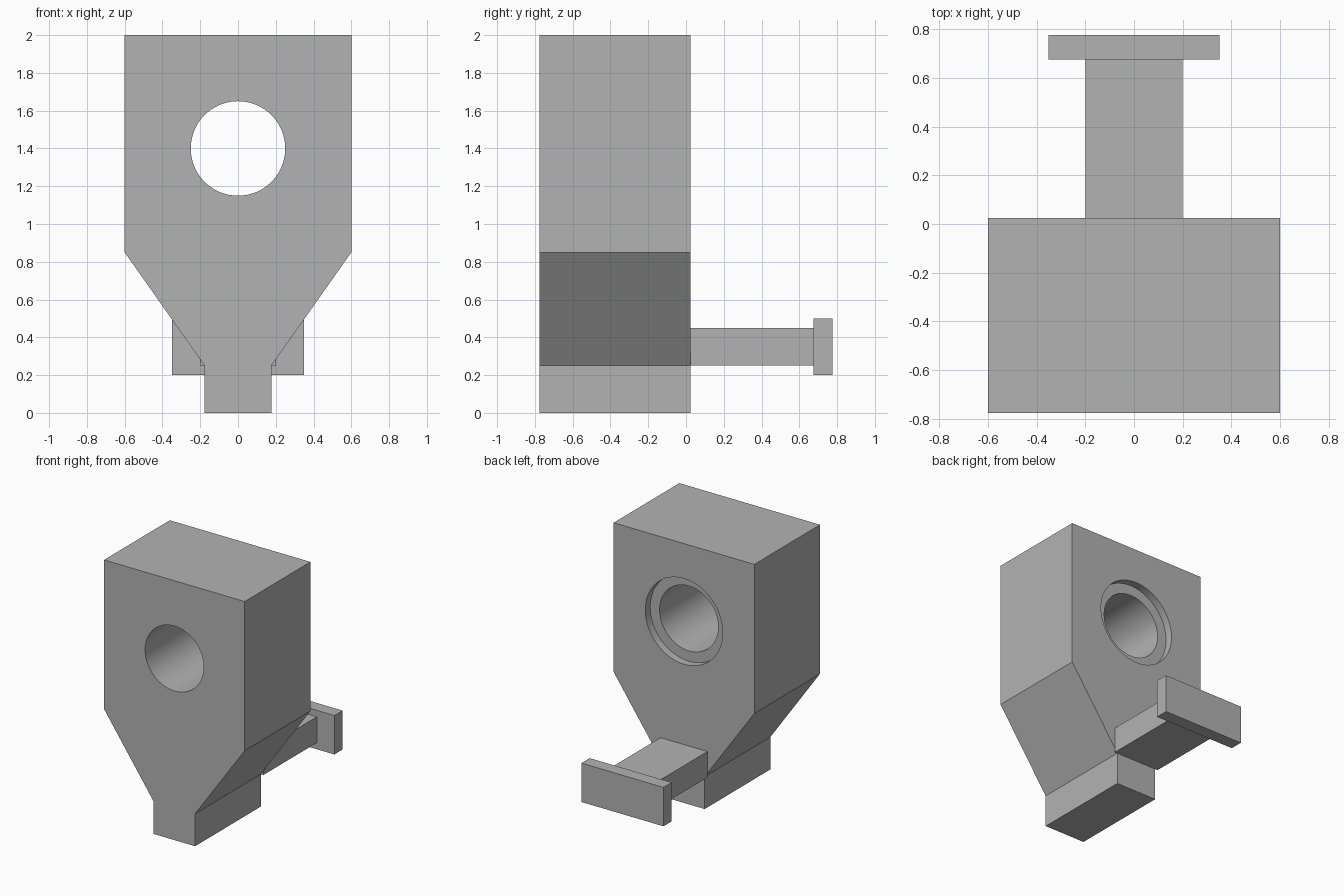
import bpy
import bmesh
import math

if "Cube" in bpy.data.objects:
    bpy.data.objects.remove(bpy.data.objects["Cube"], do_unlink=True)

FRONT, BACK = -0.775, 0.025
HOLE_Z = 1.4

grey = bpy.data.materials.new("plain_grey")
grey.use_nodes = True
colour = (0.45, 0.45, 0.45, 1)
grey.diffuse_color = colour
grey.node_tree.nodes["Principled BSDF"].inputs["Base Color"].default_value = colour


def extrude_profile(name, profile, y0, y1):
    """Extrude an (x, z) outline from y0 to y1."""
    bm = bmesh.new()
    face = bm.faces.new([bm.verts.new((x, y0, z)) for x, z in profile])
    ext = bmesh.ops.extrude_face_region(bm, geom=[face])
    moved = [g for g in ext["geom"] if isinstance(g, bmesh.types.BMVert)]
    bmesh.ops.translate(bm, verts=moved, vec=(0, y1 - y0, 0))
    bmesh.ops.recalc_face_normals(bm, faces=bm.faces)
    mesh = bpy.data.meshes.new(name)
    bm.to_mesh(mesh)
    bm.free()
    obj = bpy.data.objects.new(name, mesh)
    bpy.context.collection.objects.link(obj)
    mesh.materials.append(grey)
    return obj


def box(name, half_width, z0, z1, y0, y1):
    w = half_width
    return extrude_profile(name, [(-w, z0), (w, z0), (w, z1), (-w, z1)], y0, y1)


def bore(target, radius, y0, y1):
    """Cut a round hole along y, then discard the cutter."""
    angles = [2 * math.pi * i / 96 for i in range(96)]
    circle = [(radius * math.cos(a), HOLE_Z + radius * math.sin(a)) for a in angles]
    cutter = extrude_profile("bore_cutter", circle, y0, y1)
    cutter.hide_render = True
    mod = target.modifiers.new("bore", 'BOOLEAN')
    mod.operation = 'DIFFERENCE'
    mod.solver = 'EXACT'
    mod.object = cutter
    bpy.context.view_layer.objects.active = target
    bpy.ops.object.modifier_apply(modifier=mod.name)
    bpy.data.objects.remove(cutter, do_unlink=True)


# Block with tapered shoulders and a narrow foot
right_side = [(0.177, 0), (0.177, 0.25), (0.6, 0.85), (0.6, 2)]
outline = right_side + [(-x, z) for x, z in reversed(right_side)]
body = extrude_profile("body", outline, FRONT, BACK)

# Through hole, with a wider shallow recess at the back
bore(body, 0.25, FRONT - 0.1, BACK + 0.1)
bore(body, 0.33, BACK - 0.06, BACK + 0.1)

# Arm and end plate behind the body
box("rear_arm", 0.2, 0.25, 0.45, BACK, 0.675)
box("end_plate", 0.35, 0.2, 0.5, 0.675, 0.775)

# Smooth the hole walls, keep the edges sharp
bpy.ops.object.select_all(action='DESELECT')
body.select_set(True)
bpy.context.view_layer.objects.active = body
bpy.ops.object.shade_smooth_by_angle(angle=math.radians(30))
